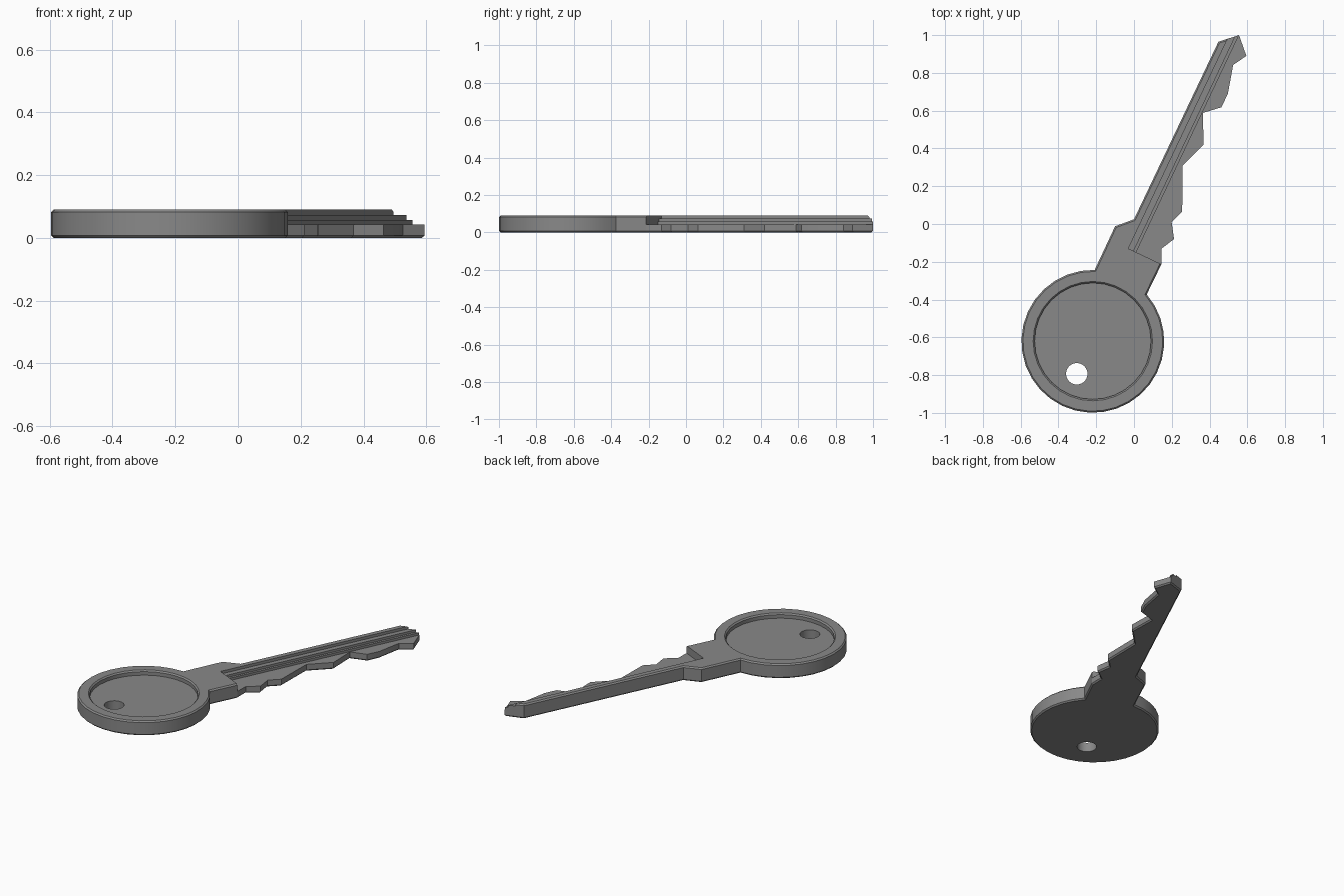
import bpy, bmesh
from math import cos, sin, radians
from mathutils import Vector

if "Cube" in bpy.data.objects:
    bpy.data.objects.remove(bpy.data.objects["Cube"])

H, C = 0.09, 0.008                  # key thickness, edge chamfer


def circle(x, y, r, n, a0=0, a1=360):
    closed = a1 - a0 == 360
    steps = n if closed else n + 1
    return [(x + r * cos(radians(a0 + (a1 - a0) * i / n)),
             y + r * sin(radians(a0 + (a1 - a0) * i / n))) for i in range(steps)]


def inset(pts, d):
    """Mitred inward offset of a counter-clockwise outline."""
    out, n = [], len(pts)
    for i in range(n):
        a, p, b = (Vector(pts[(i + k) % n]) for k in (-1, 0, 1))
        u, v = (p - a).normalized(), (b - p).normalized()
        n1, n2 = Vector((-u.y, u.x)), Vector((-v.y, v.x))
        out.append(p + (n1 + n2) * (d / (1 + n1.dot(n2))))
    return out


def loft(name, rings):
    """Closed solid through matching rings of 3D points."""
    bm = bmesh.new()
    loops = [[bm.verts.new(p) for p in ring] for ring in rings]
    n = len(loops[0])
    for lo, hi in zip(loops, loops[1:]):
        for i in range(n):
            j = (i + 1) % n
            bm.faces.new((lo[i], lo[j], hi[j], hi[i]))
    bm.faces.new(loops[0][::-1])
    bm.faces.new(loops[-1])
    bmesh.ops.recalc_face_normals(bm, faces=bm.faces)
    me = bpy.data.meshes.new(name)
    bm.to_mesh(me)
    bm.free()
    ob = bpy.data.objects.new(name, me)
    bpy.context.collection.objects.link(ob)
    return ob


def prism(name, pts, levels):
    return loft(name, [[(p[0], p[1], z) for p in inset(pts, d)] for d, z in levels])


# Dark metal
metal = bpy.data.materials.new("dark_metal")
metal.diffuse_color = (0.25, 0.25, 0.25, 1)
metal.use_nodes = True
metal.node_tree.nodes["Principled BSDF"].inputs["Base Color"].default_value = metal.diffuse_color

# Whole key outline: round bow, shoulder, toothed edge, tip, straight back
outline = circle(-0.218, -0.621, 0.378, 28, 88.5, 401)
outline += [(0.145, -0.213), (0.146, -0.13), (0.212, -0.08), (0.199, 0.01),
            (0.255, 0.065), (0.258, 0.31), (0.369, 0.42), (0.364, 0.588),
            (0.463, 0.618), (0.497, 0.69), (0.525, 0.842), (0.595, 0.89),
            (0.556, 1.0), (0.447, 0.965), (0.0, 0.025), (-0.10, -0.012)]
key = prism("key", outline, [(C, 0), (0, C), (0, H - C), (C, H)])
key.data.materials.append(metal)

# Dished recess and ring hole in the bow
recess = prism("recess_cutter", circle(-0.218, -0.62, 0.316, 32),
               [(0.008, 0.06), (0.008, H - 0.008), (0, H), (0, 0.12)])
hole = prism("hole_cutter", circle(-0.303, -0.793, 0.057, 24), [(0, -0.1), (0, 0.2)])

# Stepped milling along the blade, leaving a full-height back rib
along = Vector((0.428, 0.904, 0)).normalized()
across = Vector((along.y, -along.x, 0))
start = Vector((-0.03, -0.13, 0))
section = [(0, 0.15), (0, 0.073), (0.031, 0.073), (0.031, 0.058),
           (0.046, 0.058), (0.046, 0.043), (0.5, 0.043), (0.5, 0.15)]
milling = loft("milling_cutter", [[start + across * o + along * s + Vector((0, 0, z))
                                   for o, z in section] for s in (0, 1.6)])

bpy.context.view_layer.objects.active = key
key.select_set(True)
for cutter in (recess, hole, milling):
    cutter.hide_render = True
    cutter.data.materials.append(metal)
    m = key.modifiers.new(cutter.name, 'BOOLEAN')
    m.operation, m.solver, m.object = 'DIFFERENCE', 'EXACT', cutter
    bpy.ops.object.modifier_apply(modifier=m.name)
    bpy.data.objects.remove(cutter)

bpy.ops.object.shade_smooth_by_angle(angle=radians(16))
